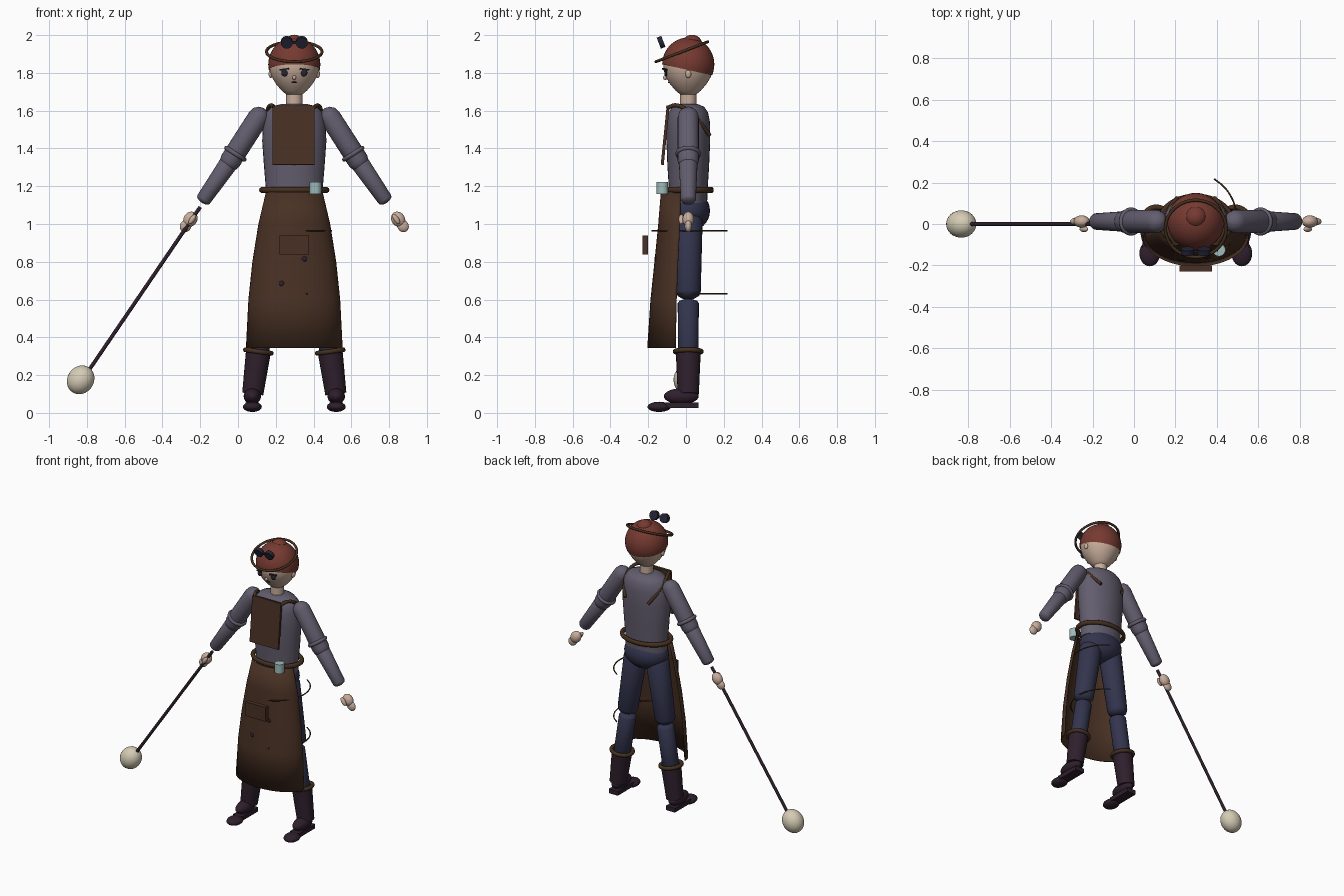
import bpy, bmesh, math
from mathutils import Vector, Matrix

if "Cube" in bpy.data.objects:
    bpy.data.objects.remove(bpy.data.objects["Cube"], do_unlink=True)

CX, CY = 0.298, 0.012   # body axis


def material(name, rgb):
    m = bpy.data.materials.new(name)
    m.use_nodes = True
    m.diffuse_color = (*rgb, 1)
    m.node_tree.nodes["Principled BSDF"].inputs["Base Color"].default_value = (*rgb, 1)
    return m


SKIN = material("skin", (0.58, 0.42, 0.33))
HAIR = material("auburn hair", (0.18, 0.042, 0.03))
LEATHER = material("strap leather", (0.06, 0.03, 0.014))
APRON = material("apron brown", (0.065, 0.03, 0.017))
SHIRT = material("grey violet shirt", (0.125, 0.11, 0.155))
NAVY = material("navy trousers", (0.033, 0.035, 0.075))
BOOT = material("dark plum", (0.028, 0.014, 0.026))
CREAM = material("cream", (0.66, 0.6, 0.46))
GLASS = material("pale glass", (0.35, 0.5, 0.5))
DARK = material("dark indigo", (0.018, 0.018, 0.036))


def finish(ob, name, mat, angle=40):
    ob.name = ob.data.name = name
    ob.data.materials.clear()
    ob.data.materials.append(mat)
    if ob.type == 'MESH':
        bpy.ops.object.select_all(action='DESELECT')
        ob.select_set(True)
        bpy.context.view_layer.objects.active = ob
        bpy.ops.object.shade_smooth_by_angle(angle=math.radians(angle))
    return ob


def from_bmesh(bm, name, mat, angle=40):
    bmesh.ops.recalc_face_normals(bm, faces=bm.faces)
    me = bpy.data.meshes.new(name)
    bm.to_mesh(me)
    bm.free()
    ob = bpy.data.objects.new(name, me)
    bpy.context.collection.objects.link(ob)
    return finish(ob, name, mat, angle)


def aim(p, q):
    return (Vector(q) - Vector(p)).to_track_quat('Z', 'Y').to_matrix().to_4x4()


def ball(name, mat, loc, size, rot=Matrix()):
    bm = bmesh.new()
    bmesh.ops.create_uvsphere(bm, u_segments=28, v_segments=16, radius=1)
    bm.transform(Matrix.Translation(loc) @ rot @ Matrix.Diagonal((*size, 1)))
    return from_bmesh(bm, name, mat)


def box(name, mat, loc, size, rot=Matrix()):
    bm = bmesh.new()
    bmesh.ops.create_cube(bm, size=1)
    bm.transform(Matrix.Translation(loc) @ rot @ Matrix.Diagonal((*size, 1)))
    return from_bmesh(bm, name, mat)


def loft(name, mat, rings, place=Matrix(), n=32):
    """Skin elliptical rings given as (height, half width, half depth)."""
    bm = bmesh.new()
    rows = []
    for h, a, b in rings:
        rows.append([bm.verts.new((a * math.cos(math.tau * i / n),
                                   b * math.sin(math.tau * i / n), h)) for i in range(n)])
    for lo, hi in zip(rows, rows[1:]):
        for i in range(n):
            bm.faces.new((lo[i], lo[(i + 1) % n], hi[(i + 1) % n], hi[i]))
    bm.faces.new(rows[0][::-1])
    bm.faces.new(rows[-1])
    bm.transform(place)
    return from_bmesh(bm, name, mat)


def limb(name, mat, p, q, r1, r2, cap=1.0):
    """Tapered tube from p to q, with domed ends of the given roundness."""
    length = (Vector(q) - Vector(p)).length
    arc = [math.radians(a) for a in (4, 30, 60, 90)]
    rings = [(-math.cos(a) * r1 * cap, math.sin(a) * r1) for a in arc]
    rings += [(length + math.cos(a) * r2 * cap, math.sin(a) * r2) for a in arc[::-1]]
    if cap == 0:
        rings = [(0, r1), (length, r2)]
    return loft(name, mat, [(h, r, r) for h, r in rings],
                Matrix.Translation(p) @ aim(p, q), 24)


def ring(name, mat, loc, a, b, minor, rot=Matrix()):
    bpy.ops.mesh.primitive_torus_add(major_radius=1, minor_radius=minor / a,
                                     major_segments=40, minor_segments=10)
    ob = bpy.context.object
    ob.data.transform(Matrix.Translation(loc) @ rot @ Matrix.Diagonal((a, b, a, 1)))
    return finish(ob, name, mat, 60)


def tube(name, mat, pts, radius):
    cu = bpy.data.curves.new(name, 'CURVE')
    cu.dimensions = '3D'
    cu.bevel_depth = radius
    cu.bevel_resolution = 2
    cu.use_fill_caps = True
    sp = cu.splines.new('BEZIER')
    sp.bezier_points.add(len(pts) - 1)
    for bp, co in zip(sp.bezier_points, pts):
        bp.co = co
        bp.handle_left_type = bp.handle_right_type = 'AUTO'
    ob = bpy.data.objects.new(name, cu)
    bpy.context.collection.objects.link(ob)
    return finish(ob, name, mat)


body = Matrix.Translation((CX, CY, 0))
tilt = Matrix.Rotation(math.radians(21), 4, 'X')

# Head, neck and face
head = [(1.672, .01), (1.68, .035), (1.705, .066), (1.74, .096), (1.78, .12),
        (1.82, .132), (1.86, .132), (1.9, .115), (1.94, .07)]
loft("head", SKIN, [(z, r, r) for z, r in head], body)
limb("neck", SKIN, (CX, CY, 1.6), (CX, CY, 1.71), .043, .043, 0)
for s, side in ((-1, "right"), (1, "left")):
    ball(side + "_eye", DARK, (CX + s * .052, -.107, 1.8), (.017, .008, .019))
    box(side + "_eyelash", BOOT, (CX + s * .054, -.112, 1.819), (.05, .012, .008),
        Matrix.Rotation(s * .12, 4, 'Y') @ Matrix.Rotation(s * .4, 4, 'Z'))
    ball(side + "_ear", SKIN, (CX + s * .124, CY, 1.795), (.012, .016, .022))
ball("nose", SKIN, (CX, -.11, 1.775), (.01, .012, .012))
ball("mouth", BOOT, (CX, -.09, 1.75), (.015, .006, .004))

# Hair cap, cut along a sloping hairline, and bun
bm = bmesh.new()
bmesh.ops.create_uvsphere(bm, u_segments=36, v_segments=22, radius=1)
bm.transform(Matrix.Translation((CX, CY, 1.845)) @ Matrix.Diagonal((.138, .138, .142, 1)))
bmesh.ops.bisect_plane(bm, geom=bm.verts[:] + bm.edges[:] + bm.faces[:],
                       plane_co=(CX, CY, 1.815), plane_no=(0, .22, 1), clear_inner=True)
from_bmesh(bm, "hair", HAIR)
ball("hair_bun", HAIR, (CX, .032, 1.95), (.054, .054, .052))

# Headband and goggles
ring("headband", LEATHER, (CX, -.022, 1.912), .147, .147, .008, tilt)
for s, side in ((-1, "right"), (1, "left")):
    c = Vector((CX + s * .04, -.132, 1.962))
    d = tilt @ Vector((0, .013, 0))
    limb(side + "_goggle", DARK, c - d, c + d, .031, .031, 0)
box("goggle_bridge", DARK, (CX, -.132, 1.962), (.03, .012, .012), tilt)

# Torso, pelvis and belt
loft("shirt_torso", SHIRT, [(1.11, .15, .1), (1.18, .15, .102), (1.3, .16, .11),
                            (1.44, .17, .116), (1.54, .165, .115), (1.59, .15, .105),
                            (1.62, .125, .085), (1.635, .07, .05)], body)
ball("pelvis", NAVY, (CX, CY, 1.07), (.155, .115, .11))
ring("belt", LEATHER, (CX, CY, 1.18), .17, .123, .016)
limb("belt_flask", GLASS, (.41, -.125, 1.158), (.41, -.125, 1.222), .031, .031, 0)

# Apron bib and shoulder straps
box("apron_bib", APRON, (CX - .004, -.11, 1.47), (.222, .016, .315),
    Matrix.Rotation(-.1, 4, 'X'))
for s, side in ((-1, "right"), (1, "left")):
    tube(side + "_strap", LEATHER,
         [(CX + s * x, y, z) for x, y, z in ((.1, -.1, 1.615), (.125, -.05, 1.628),
                                             (.142, .02, 1.592), (.125, .08, 1.53),
                                             (.09, .125, 1.47))], .011)

# Apron skirt: a flared half shell, open at the back
skirt = [(1.17, .15, .105, -.028), (1.0, .19, .115, -.032), (.8, .222, .125, -.042),
         (.6, .243, .138, -.05), (.345, .256, .15, -.055)]


def skirt_at(z):
    for a, b in zip(skirt, skirt[1:]):
        if a[0] >= z >= b[0]:
            t = (a[0] - z) / (a[0] - b[0])
            return [u + (v - u) * t for u, v in zip(a, b)]


def skirt_front(x, z):
    _, a, b, y = skirt_at(z)
    return y - b * math.sqrt(1 - ((x - CX) / a) ** 2)


bm = bmesh.new()
rows = []
for z, a, b, y in skirt:
    angles = [math.pi + math.pi * i / 28 for i in range(29)]
    rows.append([bm.verts.new((CX + a * math.cos(t), y + b * math.sin(t), z)) for t in angles])
for hi, lo in zip(rows, rows[1:]):
    for i in range(28):
        bm.faces.new((hi[i], lo[i], lo[i + 1], hi[i + 1]))
apron = from_bmesh(bm, "apron_skirt", APRON)
shell = apron.modifiers.new("thickness", 'SOLIDIFY')
shell.thickness = .008

box("apron_pocket", APRON, (CX, -.215, .888), (.155, .03, .1))
for i, (x, z) in enumerate(((.23, .685), (.352, .815))):
    ball("stain_%d" % (i + 1), BOOT, (x, skirt_front(x, z), z), (.014, .006, .013))

# Loose apron ties
for name, z in (("upper_tie", .965), ("lower_tie", .63)):
    arc = [math.radians(-66 + 125 * i / 8) for i in range(9)]
    tube(name, LEATHER, [(.27 + .225 * math.cos(t), .025 + .225 * math.sin(t), z)
                         for t in arc], .004)

for s, side in ((-1, "right"), (1, "left")):
    def at(x, z, y=CY):
        return (CX + s * x, y, z)

    # Sleeves and hands
    shoulder, elbow, wrist = at(.19, 1.565), at(.338, 1.335), at(.48, 1.13)
    limb(side + "_upper_sleeve", SHIRT, shoulder, elbow, .056, .056)
    ring(side + "_sleeve_band", SHIRT, at(.312, 1.372), .056, .056, .012, aim(shoulder, elbow))
    limb(side + "_lower_sleeve", SHIRT, elbow, wrist, .05, .04, .5)
    turn = aim(wrist, at(.56, 1.01))
    ball(side + "_palm", SKIN, at(.55, 1.025), (.03, .036, .042), turn)
    ball(side + "_fingers", SKIN, at(.575, .99), (.019, .03, .034), turn)
    ball(side + "_thumb", SKIN, at(.54, 1.025, -.025), (.014, .014, .03), turn)

    # Trouser legs
    limb(side + "_thigh", NAVY, at(.085, 1.02), at(.145, .64), .076, .066, .6)
    limb(side + "_shin", NAVY, at(.147, .58), at(.195, .28), .056, .054, .4)

    # Boots
    limb(side + "_boot_shaft", BOOT, at(.19, .325), at(.22, .1), .066, .056, 0)
    ring(side + "_boot_cuff", LEATHER, at(.19, .325), .069, .069, .013,
         aim(at(.22, .1), at(.19, .325)))
    ball(side + "_boot_foot", BOOT, at(.222, .088, -.025), (.046, .092, .042))
    box(side + "_boot_sole", BOOT, at(.222, .04, -.025), (.07, .18, .03))
    ball(side + "_boot_toe", BOOT, at(.222, .032, -.142), (.05, .062, .027))

# Staff with a rounded head
top, tip = (-.2, 0, 1.09), (-.8, 0, .21)
limb("staff", BOOT, top, tip, .01, .01, 0)
ball("staff_head", CREAM, (-.833, 0, .175), (.066, .07, .079), aim(top, tip))
